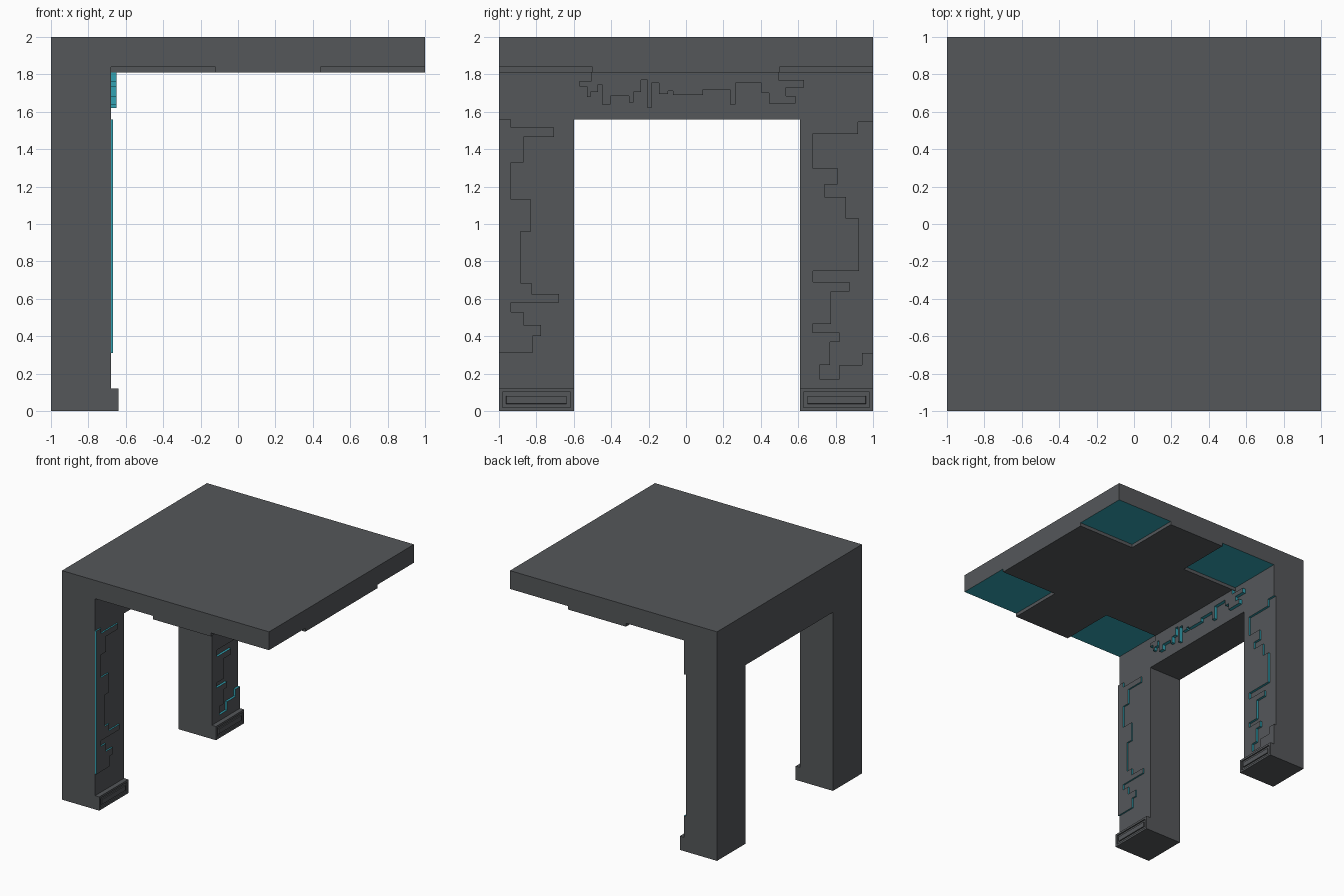
import bpy, bmesh

if "Cube" in bpy.data.objects:
    bpy.data.objects.remove(bpy.data.objects["Cube"])


def material(name, rgb):
    m = bpy.data.materials.new(name)
    m.diffuse_color = (*rgb, 1)
    m.use_nodes = True
    m.node_tree.nodes["Principled BSDF"].inputs["Base Color"].default_value = m.diffuse_color
    return m


GREY = material("dark grey", (0.090, 0.096, 0.102))
TEAL = material("teal", (0.032, 0.363, 0.445))


def finish(bm, name):
    me = bpy.data.meshes.new(name)
    me.materials.append(GREY)
    me.materials.append(TEAL)
    bm.to_mesh(me)
    bm.free()
    ob = bpy.data.objects.new(name, me)
    bpy.context.collection.objects.link(ob)
    return ob


def prism(name, outline, axis, lo, hi, hidden=None, teal=()):
    """Extrude a 2D outline along x or z; hidden drops one cap, teal lists side indices."""
    def place(p, h):
        return (h, p[0], p[1]) if axis == "x" else (p[0], p[1], h)
    bm = bmesh.new()
    a = [bm.verts.new(place(p, lo)) for p in outline]
    b = [bm.verts.new(place(p, hi)) for p in outline]
    caps = {"lo": bm.faces.new(a), "hi": bm.faces.new(b)}
    n = len(a)
    for i in range(n):
        j = (i + 1) % n
        f = bm.faces.new((a[i], a[j], b[j], b[i]))
        f.material_index = int(i in teal)
    bmesh.ops.recalc_face_normals(bm, faces=bm.faces)
    if hidden:
        bmesh.ops.delete(bm, geom=[caps[hidden]], context="FACES_ONLY")
    return finish(bm, name)


def steps(values):
    """Turn alternating y, z, y, z ... values into a right-angled stepped path."""
    return [(values[i], values[i + 1]) if i % 2 == 0 else (values[i + 1], values[i])
            for i in range(len(values) - 1)]


# Stepped circuit-like edges, as alternating y and z coordinates
left_edge = steps([-1, 1.56, -.935, 1.515, -.705, 1.465, -.87, 1.33, -.935, 1.13,
                   -.83, .96, -.885, .685, -.825, .625, -.68, .58, -.935, .53,
                   -.87, .46, -.775, .40, -.82, .31, -1])
right_edge = steps([1, 1.545, .92, 1.48, .675, 1.30, .81, 1.21, .74, 1.145, .855, 1.03,
                    .925, .75, .68, .69, .875, .64, .775, .465, .675, .42, .82, .37,
                    .77, .245, .715, .17, .82, .245, .94, .31, 1])
lintel_edge = steps([-.505, 1.765, -.57, 1.735, -.53, 1.68, -.51, 1.705, -.47, 1.745,
                     -.45, 1.64, -.405, 1.685, -.305, 1.65, -.28, 1.705, -.24, 1.77,
                     -.205, 1.62, -.185, 1.755, -.145, 1.695, -.095, 1.71, -.07, 1.69,
                     .09, 1.72, .235, 1.64, .265, 1.755, .405, 1.70, .445, 1.645,
                     .585, 1.685, .535, 1.73, .63, 1.77, .495])

# Arched wall: solid core plus a front skin with the recess cut out of the right leg
arch = [(-1, 1.84), (-1, 0), (-.6, 0), (-.6, 1.56), (.61, 1.56), (.61, 0), (1, 0)]
prism("wall_core", arch + [(1, 1.84)], "x", -1, -.70)
k = len(arch)
prism("wall_skin", arch + right_edge[::-1] + [(1, 1.84)], "x", -.70, -.68, "lo",
      range(k, k + len(right_edge) - 1))

# Raised plates with teal rims on the left leg and the lintel
prism("left_leg_plate", left_edge, "x", -.68, -.667, "lo", range(len(left_edge)))
lintel = [(-.505, 1.81)] + lintel_edge + [(.495, 1.81)]
prism("lintel_plate", lintel, "x", -.68, -.65, "lo", range(len(lintel)))

# Roof slab, teal underneath where the corners are recessed
roof = prism("roof_slab", [(-1, -1), (1, -1), (1, 1), (-1, 1)], "z", 1.84, 2)
for f in roof.data.polygons:
    f.material_index = int(f.normal.z < -.9)

# Cross-shaped ceiling panel below the slab
x0, x1, x2, x3, h = -.68, -.12, .44, 1, .5
prism("ceiling_cross", [(x0, -h), (x1, -h), (x1, -1), (x2, -1), (x2, -h), (x3, -h),
                        (x3, h), (x2, h), (x2, 1), (x1, 1), (x1, h), (x0, h)],
      "z", 1.81, 1.84, "hi")

# Foot blocks with a grooved rectangle on the inner face
for name, ya, yb in (("left_foot", -1, -.6), ("right_foot", .61, 1)):
    foot = prism(name, [(ya, 0), (yb, 0), (yb, .12), (ya, .12)], "x", -.68, -.64, "lo")
    bm = bmesh.new()
    bm.from_mesh(foot.data)
    face = max(bm.faces, key=lambda f: f.calc_center_median().x)
    for thick, depth in ((.018, 0), (.0005, -.01), (.02, 0), (.0005, .01)):
        bmesh.ops.inset_region(bm, faces=[face], thickness=thick, depth=depth,
                               use_even_offset=True)
    bm.to_mesh(foot.data)
    bm.free()
